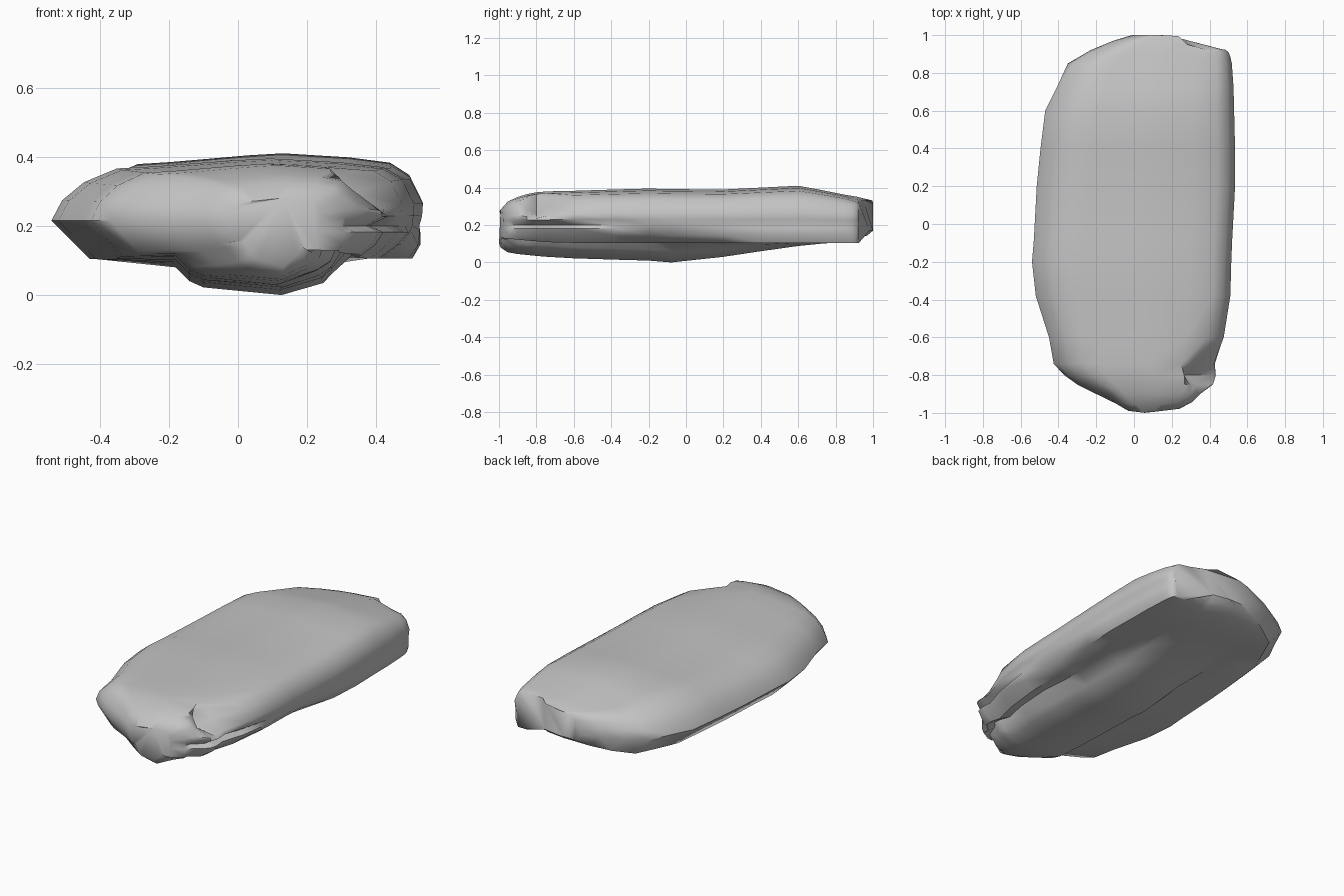
import bpy, bmesh, math

if "Cube" in bpy.data.objects:
    bpy.data.objects.remove(bpy.data.objects["Cube"], do_unlink=True)


def make_material(name, colour):
    mat = bpy.data.materials.new(name)
    mat.use_nodes = True
    mat.diffuse_color = colour
    mat.node_tree.nodes["Principled BSDF"].inputs["Base Color"].default_value = colour
    return mat


def bump(value, centre, width):
    """Smooth hill that is one at the centre and fades to zero at the width."""
    t = min(abs(value - centre) / width, 1)
    return 0.5 + 0.5 * math.cos(math.pi * t)


def fade(value, start, end):
    """One before the start, zero after the end."""
    return min(max((end - value) / (end - start), 0), 1)


# Slab stations from front to back: y, left edge, right edge, top, bottom
STATIONS = [
    (-1, -.03, .24, .28, .08),
    (-.96, -.1, .31, .325, .055),
    (-.9, -.2, .35, .35, .045),
    (-.85, -.3, .42, .365, .04),
    (-.8, -.37, .435, .375, .035),
    (-.74, -.425, .43, .38, .03),
    (-.6, -.45, .475, .383, .022),
    (-.38, -.52, .51, .39, .015),
    (-.2, -.54, .515, .395, .01),
    (-.08, -.53, .52, .392, 0),
    (.2, -.515, .535, .39, .03),
    (.4, -.495, .535, .4, .06),
    (.6, -.47, .53, .41, .088),
    (.72, -.41, .527, .388, .1),
    (.85, -.35, .518, .362, .11),
    (.92, -.23, .51, .35, .125),
    (.97, -.11, .5, .342, .145),
    (1, -.01, .48, .335, .17),
]
WAIST = .215
WING = .105


def cross_section(y, left, right, top, bottom):
    """Closed outline of the slab, running over the top and back underneath."""
    mid, half = (left + right) / 2, (right - left) / 2
    nose = fade(y, -1, -.7)
    open_front = 1 - fade(y, -.98, -.9)
    notch = bump(y, -.8, .11)                        # pocket in the front corner
    dimple = bump(y, -.89, .07)                      # small dent opposite it
    crack = fade(y, -.75, -.25) * open_front         # slot along the side
    gully = fade(y, -.4, .1) * open_front            # channel beside the keel
    undercut = fade(y, -.1, .25) * open_front        # flank leaning inward
    right_wing = WING + .025 * nose
    left_wing = max(WING + .05 * nose, bottom)

    # Upper side: position across the width, height from waist to top
    upper = [
        (-1, 0), (-.94 + .04 * dimple, .33), (-.82 + .1 * dimple, .62),
        (-.64 + .06 * dimple, .84), (-.45, .87), (0, .97), (.2, 1), (.58, .94),
        (.82 - .3 * notch, .86 - .06 * notch),
        (.93 - .34 * notch, .68 - .42 * notch),
        (1 - .04 * notch, .28 - .15 * notch),
        (.995, .08),
    ]
    # Right flank, down to the underside of the wing and into the channel
    flank = [
        (.98 - .12 * crack, .2), (.985 - .02 * undercut, .182),
        (.985 - .08 * undercut, .145), (.94 - .14 * undercut, right_wing),
        (.7 - .06 * undercut, right_wing + .035 * gully),
    ]
    # Keel: true x, height above the lowest point, widest share of the width
    keel = [
        (.27, .06, .58), (.25, .035, .48), (.13, 0, .25),
        (-.1, .022, -.35), (-.14, .04, -.52), (-.18, .08, -.65),
    ]

    outline = [(mid + half * u, WAIST + v * (top - WAIST)) for u, v in upper]
    outline += [(mid + half * u, z) for u, z in flank]
    for x, rise, u in keel:
        limit = mid + half * u
        x = min(x, limit) if u > 0 else max(x, limit)
        outline.append((x, min(bottom + rise, left_wing)))
    outline.append((mid - half * .79, left_wing))

    points = []
    for x, z in outline:
        depth = y + .12 * abs(x - .06) * fade(y, -1, -.9)
        # Stepped back end: the corner stops short of the centre lobe
        if y > .85:
            depth = .85 + (y - .85) * (.5 + .5 * fade(x, .23, .31))
        points.append((x, depth, z))
    return points


# Lofted stone slab
bm = bmesh.new()
rings = [[bm.verts.new(p) for p in cross_section(*s)] for s in STATIONS]
for near, far in zip(rings, rings[1:]):
    for i in range(len(near)):
        j = (i + 1) % len(near)
        bm.faces.new((near[i], near[j], far[j], far[i]))
for ring in (rings[0], rings[-1]):
    bm.faces.new(ring)
bmesh.ops.triangulate(bm, faces=[f for f in bm.faces if len(f.verts) > 4])
bmesh.ops.recalc_face_normals(bm, faces=bm.faces)

mesh = bpy.data.meshes.new("stone_slab")
bm.to_mesh(mesh)
bm.free()
slab = bpy.data.objects.new("stone_slab", mesh)
bpy.context.collection.objects.link(slab)
mesh.materials.append(make_material("stone grey", (.55, .55, .55, 1)))

bpy.ops.object.select_all(action="DESELECT")
slab.select_set(True)
bpy.context.view_layer.objects.active = slab
bpy.ops.object.shade_smooth_by_angle(angle=math.radians(50))
